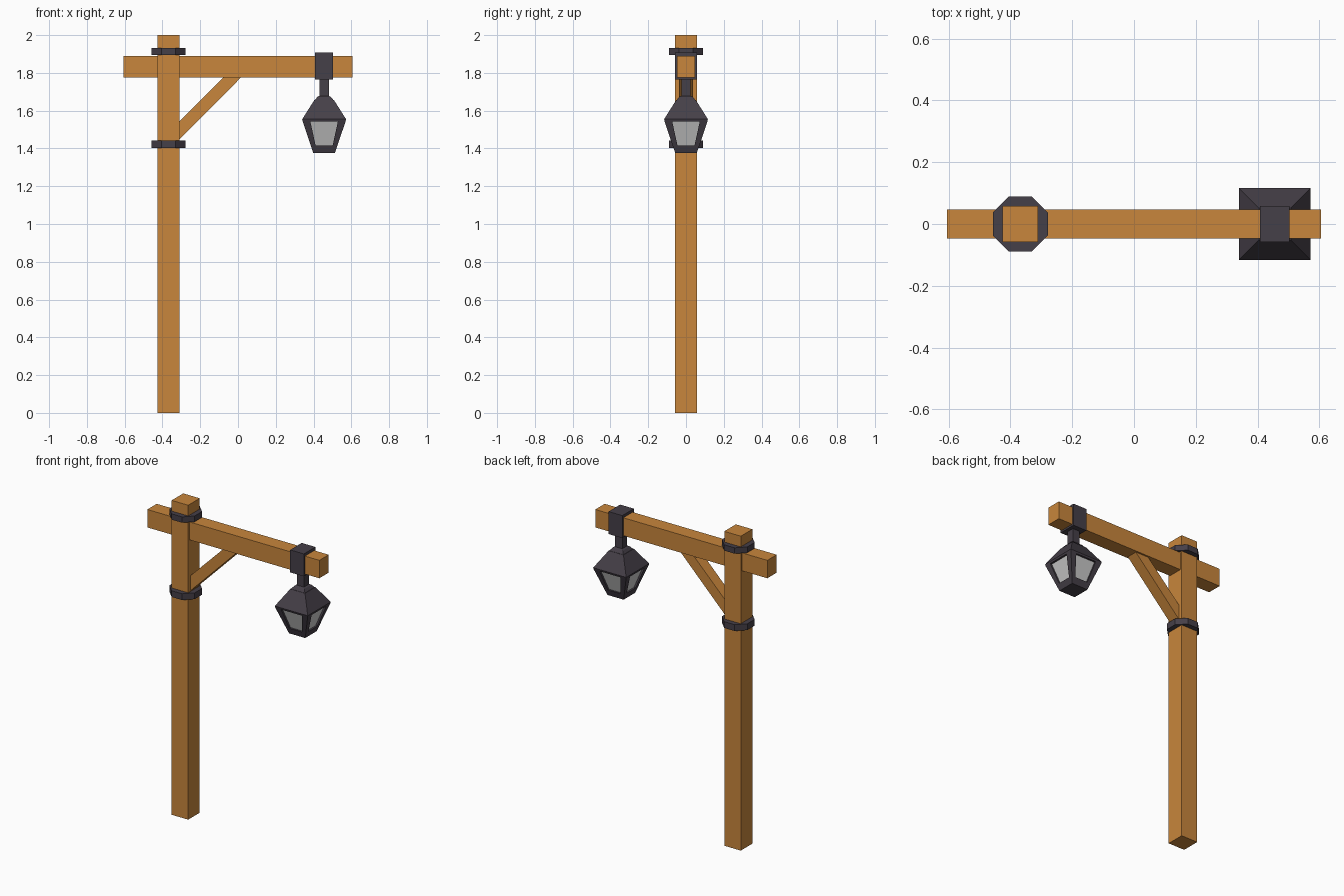
import bpy, bmesh, math
from mathutils import Matrix, Vector

if "Cube" in bpy.data.objects:
    bpy.data.objects.remove(bpy.data.objects["Cube"])


def material(name, rgb):
    m = bpy.data.materials.new(name)
    m.diffuse_color = (*rgb, 1)
    m.use_nodes = True
    m.node_tree.nodes["Principled BSDF"].inputs["Base Color"].default_value = m.diffuse_color
    return m


WOOD = material("wood", (0.58, 0.24, 0.045))
IRON = material("iron", (0.06, 0.05, 0.065))
POST_X, LAMP_X = -0.368, 0.456


def finish(name, bm, mat=None):
    bmesh.ops.remove_doubles(bm, verts=bm.verts, dist=1e-5)
    bmesh.ops.recalc_face_normals(bm, faces=bm.faces)
    me = bpy.data.meshes.new(name)
    bm.to_mesh(me)
    bm.free()
    if mat:
        me.materials.append(mat)
    ob = bpy.data.objects.new(name, me)
    bpy.context.collection.objects.link(ob)
    return ob


def loft(name, rings, mat, x, sides=4):
    """Stack of regular polygons given as (half width, z)."""
    bm = bmesh.new()
    loops = []
    for half, z in rings:
        r = half / math.cos(math.pi / sides)
        angles = [(i + 0.5) * math.tau / sides for i in range(sides)]
        loops.append([bm.verts.new((x + r * math.cos(a), r * math.sin(a), z)) for a in angles])
    for lo, hi in zip(loops, loops[1:]):
        for i in range(sides):
            j = (i + 1) % sides
            bm.faces.new((lo[i], lo[j], hi[j], hi[i]))
    bm.faces.new(loops[0])
    bm.faces.new(loops[-1])
    return finish(name, bm, mat)


def prism(name, profile, half_y, mat):
    """XZ outline extruded symmetrically across y."""
    bm = bmesh.new()
    face = bm.faces.new([bm.verts.new((x, -half_y, z)) for x, z in profile])
    ext = bmesh.ops.extrude_face_region(bm, geom=[face])["geom"]
    verts = [g for g in ext if isinstance(g, bmesh.types.BMVert)]
    bmesh.ops.translate(bm, verts=verts, vec=(0, 2 * half_y, 0))
    return finish(name, bm, mat)


def box(name, x0, x1, z0, z1, half_y, mat):
    return prism(name, [(x0, z0), (x1, z0), (x1, z1), (x0, z1)], half_y, mat)


# Timber frame
loft("post", [(0.058, 0), (0.058, 2)], WOOD, POST_X)
box("cross_beam", -0.605, 0.605, 1.776, 1.89, 0.047, WOOD)
prism("diagonal_brace", [(-0.33, 1.427), (0.03, 1.79), (-0.063, 1.79), (-0.33, 1.523)], 0.036, WOOD)

# Iron bands around the post
for name, z0, z1 in (("lower_band", 1.403, 1.443), ("upper_band", 1.895, 1.932)):
    loft(name, [(0.089, z0), (0.089, z1)], IRON, POST_X, 8)

# Lantern hanger and roof
box("beam_strap", LAMP_X - 0.048, LAMP_X + 0.048, 1.765, 1.908, 0.058, IRON)
loft("hanger_rod", [(0.025, 1.66), (0.025, 1.77)], IRON, LAMP_X)
loft("roof_collar", [(0.05, 1.655), (0.036, 1.673), (0.025, 1.678)], IRON, LAMP_X)
loft("lantern_roof", [(0.113, 1.545), (0.116, 1.555), (0.052, 1.656)], IRON, LAMP_X)

# Lantern cage: four framed openings with recessed panes
Z0, Z1, W0, W1 = 1.375, 1.548, 0.057, 0.115


def side_y(z):
    return -(W0 + (W1 - W0) * (z - Z0) / (Z1 - Z0))


def quad(half_lo, z_lo, half_hi, z_hi, depth=0.0):
    return [Vector((s * (half_lo if z == z_lo else half_hi), side_y(z) + depth, z))
            for s, z in ((-1, z_lo), (1, z_lo), (1, z_hi), (-1, z_hi))]


outer = quad(W0, Z0, W1, Z1)
opening = quad(0.045, 1.415, 0.073, 1.543)
recess = quad(0.045, 1.415, 0.073, 1.543, 0.012)
cage, glass = bmesh.new(), bmesh.new()
for k in range(4):
    turn = Matrix.Translation((LAMP_X, 0, 0)) @ Matrix.Rotation(k * math.pi / 2, 4, "Z")
    a, b, c = [[cage.verts.new(turn @ p) for p in q] for q in (outer, opening, recess)]
    for ring_a, ring_b in ((a, b), (b, c)):
        for i in range(4):
            j = (i + 1) % 4
            cage.faces.new((ring_a[i], ring_a[j], ring_b[j], ring_b[i]))
    glass.faces.new([glass.verts.new(turn @ p) for p in recess])
cage.faces.new([cage.verts.new((LAMP_X + x * W0, y * W0, Z0))
                for x, y in ((-1, -1), (-1, 1), (1, 1), (1, -1))])
finish("lantern_cage", cage, IRON)
finish("glass_panes", glass)
